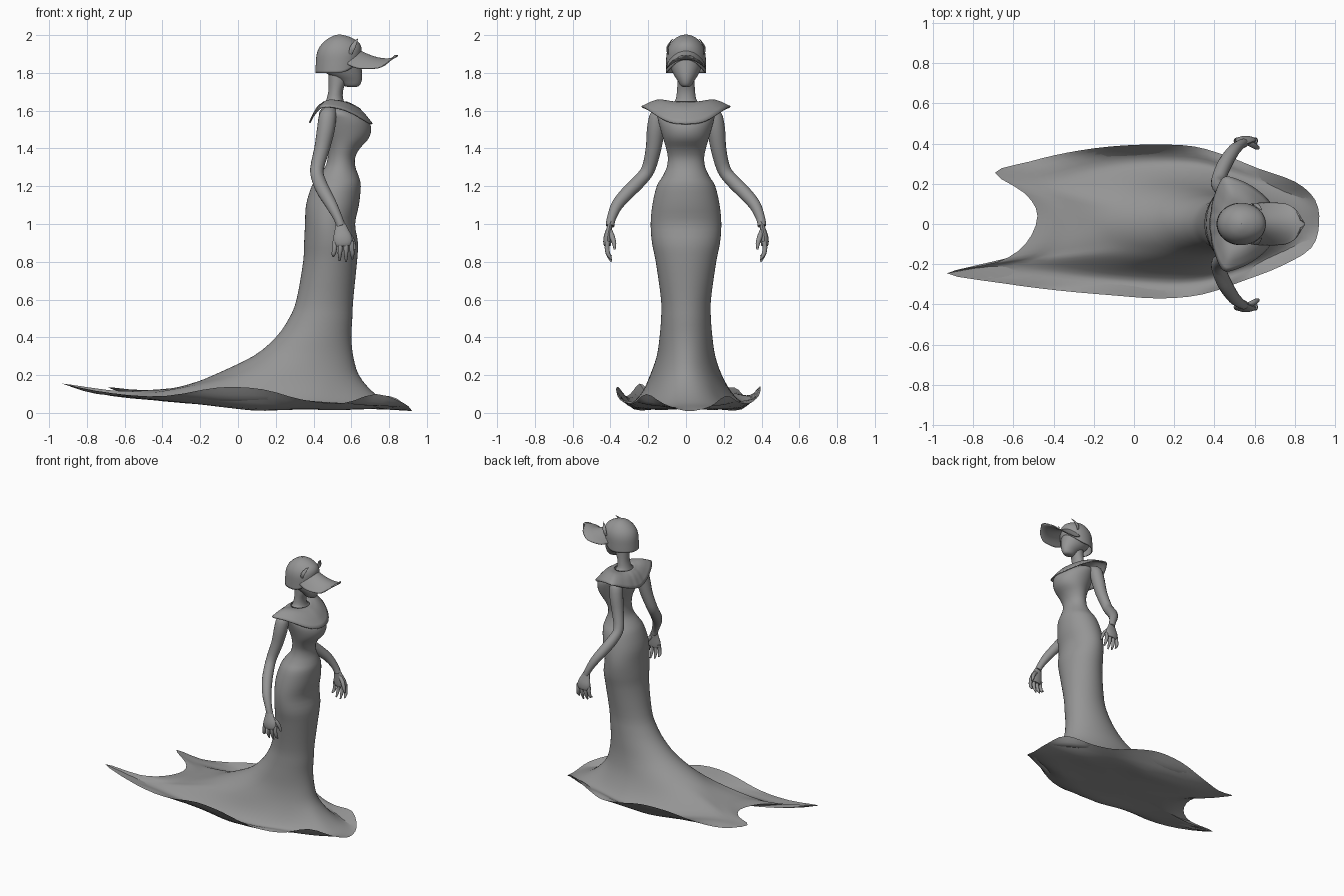
import bpy, bmesh, math
from mathutils import Vector as V

grey = bpy.data.materials.new("stone_grey")
grey.diffuse_color = (0.3, 0.3, 0.3, 1)
N = 24
ANG = [2 * math.pi * i / N for i in range(N)]


def smooth(pts, sub, closed):
    """Catmull-Rom resampling of a list of points."""
    n, out = len(pts), []
    for i in range(n if closed else n - 1):
        if closed:
            a, b, c, d = (pts[(i + k) % n] for k in (-1, 0, 1, 2))
        else:
            a, b, c, d = (pts[min(max(i + k, 0), n - 1)] for k in (-1, 0, 1, 2))
        for s in range(sub):
            t = s / sub
            out.append(0.5 * (2 * b + (c - a) * t + (2 * a - 5 * b + 4 * c - d) * t * t
                              + (3 * b - a - 3 * c + d) * t ** 3))
    return out if closed else out + [pts[-1].copy()]


def loft(name, rings, around=3, along=3, closed=True, thick=0, ends=False):
    """Skin a smooth surface over a list of rings."""
    rings = [smooth(r, around, closed) for r in rings]
    rows = list(zip(*[smooth(list(col), along, False) for col in zip(*rings)]))
    bm = bmesh.new()
    grid = [[bm.verts.new(p) for p in row] for row in rows]
    m = len(grid[0])
    for r0, r1 in zip(grid, grid[1:]):
        for j in range(m if closed else m - 1):
            k = (j + 1) % m
            bm.faces.new((r0[j], r0[k], r1[k], r1[j]))
    if ends:
        bm.faces.new(grid[0])
        bm.faces.new(grid[-1])
    bmesh.ops.remove_doubles(bm, verts=bm.verts, dist=0.0004)
    bmesh.ops.recalc_face_normals(bm, faces=bm.faces)
    me = bpy.data.meshes.new(name)
    bm.to_mesh(me)
    bm.free()
    me.materials.append(grey)
    ob = bpy.data.objects.new(name, me)
    bpy.context.collection.objects.link(ob)
    if thick:
        mod = ob.modifiers.new("thickness", 'SOLIDIFY')
        mod.thickness, mod.offset = thick, 0
    bpy.context.view_layer.objects.active = ob
    ob.select_set(True)
    bpy.ops.object.shade_smooth_by_angle(angle=math.radians(50))
    ob.select_set(False)
    return ob


def oval(z, xb, xf, w):
    return [V(((xb + xf) / 2 + (xf - xb) / 2 * math.cos(a), w * math.sin(a), z)) for a in ANG]


def tube(name, pts, flat=1.0):
    """Limb through (x, y, z, radius) points; flat squeezes it sideways."""
    rings, ps = [], [V(p[:3]) for p in pts]
    for i, p in enumerate(ps):
        t = (ps[min(i + 1, len(ps) - 1)] - ps[max(i - 1, 0)]).normalized()
        u = (V((1, 0, 0)) - t * t.x).normalized()
        v = t.cross(u)
        r = pts[i][3]
        rings.append([p + u * r * math.cos(k * math.pi / 4) + v * r * flat * math.sin(k * math.pi / 4)
                      for k in range(8)])
    return loft(name, rings, 2, 3, ends=True)


# wavy hem of the train, one point every 15 degrees from the front
hem = [V(p) for p in (
    (.92, 0, .01), (.90, .12, .03), (.80, .21, .09), (.62, .275, .06), (.47, .335, .05), (.30, .385, .09),
    (.10, .395, .135), (-.12, .385, .135), (-.33, .355, .10), (-.52, .31, .09), (-.69, .255, .135),
    (-.54, .15, .12), (-.48, .04, .115), (-.54, -.10, .115), (-.68, -.19, .12), (-.93, -.245, .155),
    (-.65, -.295, .10), (-.38, -.33, .09), (-.10, -.355, .135), (.13, -.37, .125), (.34, -.35, .07),
    (.55, -.28, .05), (.73, -.21, .10), (.88, -.12, .05))]

low = oval(.2, -.13, .64, .19)


def spread(f, side, back, front):
    """Ring between the skirt and the hem, with its own height by direction."""
    out = []
    for a, p, q in zip(ANG, low, hem):
        c = math.cos(a)
        r = p.lerp(q, f)
        r.z = side + (back - side) * max(0, -c) ** 2 + (front - side) * max(0, c) ** 2
        out.append(r)
    return out


# dress, torso and neck
body = [(.3, .08, .61, .155), (.4, .20, .60, .14), (.5, .27, .605, .132), (.6, .31, .61, .132),
        (.8, .345, .63, .16), (.9, .35, .635, .18), (1.0, .355, .62, .187), (1.1, .36, .64, .178),
        (1.2, .39, .65, .155), (1.25, .42, .64, .125), (1.3, .46, .622, .102), (1.35, .475, .62, .096),
        (1.4, .475, .645, .105), (1.45, .46, .69, .12), (1.5, .44, .705, .135), (1.55, .43, .69, .148),
        (1.59, .43, .64, .15), (1.62, .45, .585, .11), (1.65, .465, .56, .06), (1.7, .478, .555, .048),
        (1.75, .48, .57, .046), (1.8, .48, .58, .046)]
loft("dress_body", [hem, spread(.8, .075, .125, .03), spread(.55, .055, .135, .055), spread(.25, .11, .165, .115), low]
     + [oval(*b) for b in body])


# underside of the train
def under(s):
    return [V((.1 + (p.x - .1) * s, p.y * s, .02 + .09 * max(0, .1 - (.1 + (p.x - .1) * s)))) for p in hem]


loft("train_underside", [hem, under(.75), under(.4), under(0.0)])

# head
loft("head", [oval(*h) for h in (
    (1.725, .60, .602, .001), (1.73, .565, .64, .026), (1.76, .53, .655, .045), (1.8, .465, .657, .07),
    (1.85, .43, .65, .088), (1.9, .43, .64, .088), (1.95, .47, .60, .055), (1.97, .53, .532, .001))])

# cap crown, its rim rising over the face
crown = []
for c in ((1.80, .413, .645, .102), (1.85, .415, .65, .102), (1.9, .42, .65, .1), (1.94, .437, .635, .088),
          (1.975, .472, .60, .062), (1.995, .51, .56, .028), (2.0, .535, .536, .001)):
    ring = oval(*c)
    for a, p in zip(ANG, ring):
        p.z += .07 * max(0, math.cos(a)) ** 2 * (2 - c[0]) / .2
    crown.append(ring)
loft("cap_crown", crown, thick=.006)

# cap brim, arched across
loft("cap_brim", [[V((x - .02 * abs(u / 4) ** 2, w * u / 4, z - d * (u / 4) ** 2)) for u in range(-4, 5)]
                  for x, w, z, d in ((.60, .098, 1.955, .11), (.65, .104, 1.915, .09), (.72, .104, 1.885, .063),
                                     (.78, .098, 1.874, .042), (.825, .07, 1.88, .015), (.847, .02, 1.892, 0))],
     closed=False, thick=.006)

# small pointed tabs on the sides of the cap
for s in (-1, 1):
    tube("cap_tab", [(.595, s * .095, 1.90, .008), (.605, s * .099, 1.93, .014), (.62, s * .085, 1.96, .01),
                     (.635, s * .068, 1.982, .001)], .4)

# collar: pointed shoulders, dipping in front
half = [(.71, 0, 1.53), (.695, .07, 1.535), (.66, .125, 1.555), (.615, .165, 1.58), (.57, .195, 1.6),
        (.515, .22, 1.615), (.455, .235, 1.62), (.425, .2, 1.605), (.405, .15, 1.58), (.39, .1, 1.56),
        (.385, .06, 1.545), (.38, .03, 1.54), (.38, 0, 1.535)]
rim = [V(p) for p in half] + [V((x, -y, z)) for x, y, z in half[-2:0:-1]]
neck = oval(1.645, .455, .575, .07)
mid = [p.lerp(q, .5) + V((0, 0, .022)) for p, q in zip(neck, rim)]
loft("collar", [neck, mid, rim], thick=.008)

# arms and hands
for s in (-1, 1):
    tube("arm", [(x, s * y, z, r) for x, y, z, r in (
        (.49, .10, 1.60, .035), (.475, .145, 1.57, .046), (.465, .16, 1.5, .047), (.445, .172, 1.4, .041),
        (.418, .20, 1.29, .036), (.428, .245, 1.23, .036), (.455, .305, 1.17, .036), (.495, .365, 1.1, .031),
        (.53, .395, 1.03, .024), (.545, .402, .99, .023))])
    tube("palm", [(x, s * y, z, r) for x, y, z, r in (
        (.54, .40, 1.01, .023), (.547, .408, .97, .036), (.553, .415, .93, .05), (.557, .417, .90, .05),
        (.558, .416, .885, .042))], .42)
    for i, tip in enumerate((.83, .805, .80, .815)):
        x = .512 + .03 * i
        tube("finger", [(x, s * .414, .91, .012), (x, s * .418, .875, .0125),
                        (x + .003 * i - .006, s * .412, .84, .011),
                        (x + .004 * i - .008, s * .395, tip, .005)])
    tube("thumb", [(.565, s * .402, .965, .012), (.595, s * .39, .93, .014), (.612, s * .38, .895, .011),
                   (.62, s * .378, .865, .005)])
